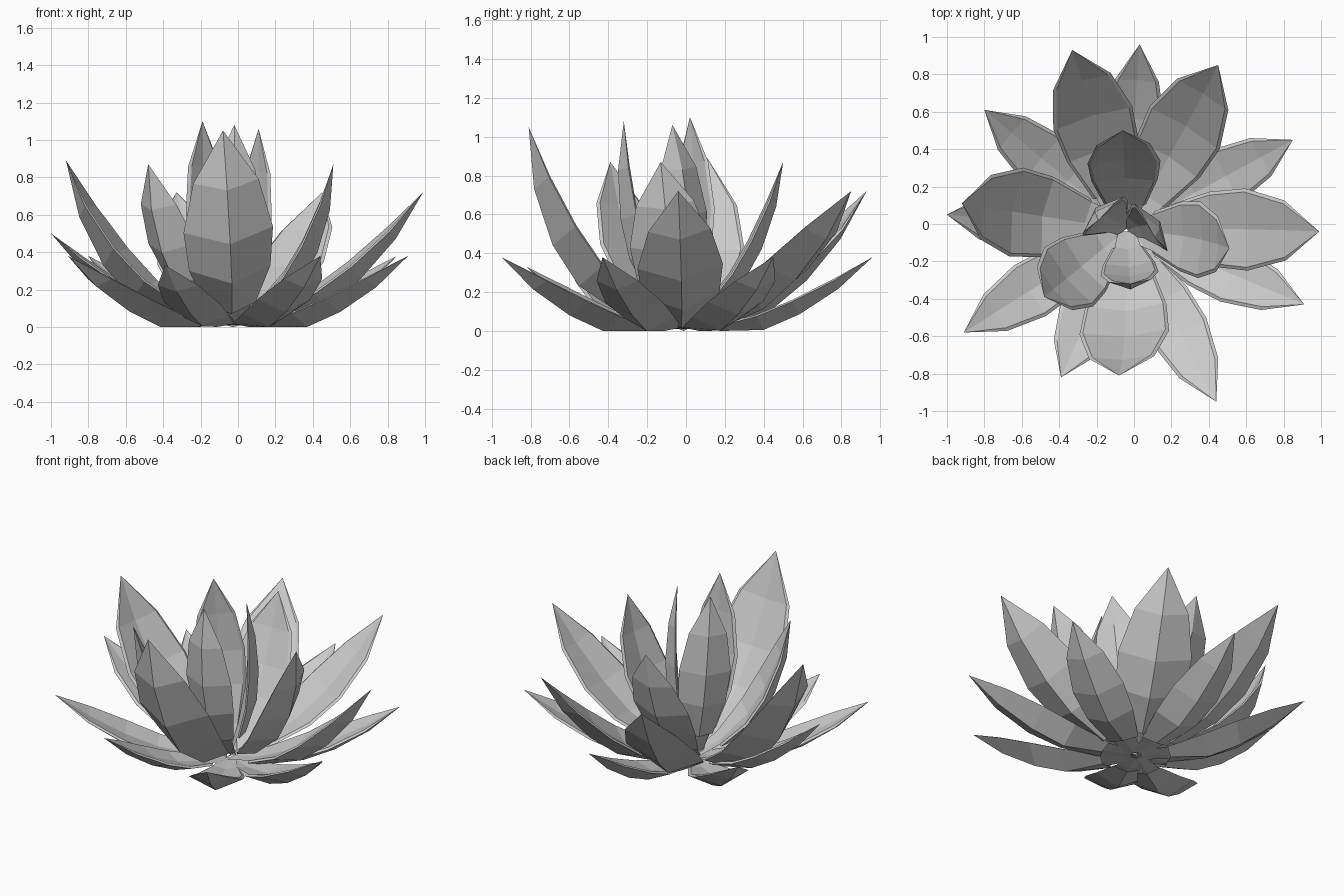
import bpy
import bmesh
from math import radians
from mathutils import Matrix, Vector

default_cube = bpy.data.objects.get("Cube")
if default_cube:
    bpy.data.objects.remove(default_cube, do_unlink=True)

# One plain grey for the whole plant
leaf_grey = bpy.data.materials.new("leaf_grey")
leaf_grey.use_nodes = True
leaf_colour = (0.6, 0.6, 0.6, 1)
leaf_grey.diffuse_color = leaf_colour
leaf_grey.node_tree.nodes["Principled BSDF"].inputs["Base Color"].default_value = leaf_colour

# Shared leaf outline: position along the leaf, sag share, width share
STATIONS = [(0.17, 0.65, 0.56), (0.38, 1, 0.91), (0.57, 0.94, 1), (0.79, 0.6, 0.73)]
ROOT = (0.03, 0, 0.3)
CENTRE = Vector((-0.04, -0.03, 0))
EDGE_SAG = 0.5
TOP_SAG = 0.65
RIM = 0.018


def add_leaf(name, tip, roll, half_width, sag):
    """Fleshy pointed leaf: keeled underside, thin rim and a shallow folded top."""
    offset = Vector(tip) - CENTRE
    axis = offset.normalized()
    turn = Matrix.Rotation(radians(roll), 3, axis)
    sideways = turn @ Vector((-offset.y, offset.x, 0)).normalized()
    lift = axis.cross(sideways)
    bm = bmesh.new()

    def add_row(station, edge_sag, rib_sag, inset, rise):
        t, sag_share, width = station
        drop = sag * offset.length * sag_share
        half = half_width * width - inset
        row = []
        for side, depth in ((-1, edge_sag), (0, rib_sag), (1, edge_sag)):
            point = CENTRE + offset * t + sideways * (side * half) + lift * (rise - drop * depth)
            point.z = max(point.z, rise)
            row.append(bm.verts.new(point))
        return row

    def skin(rows, columns):
        for low, high in zip(rows, rows[1:]):
            for k in columns:
                bm.faces.new((low[k], low[k + 1], high[k + 1], high[k]))
        for k in columns:
            bm.faces.new((rows[-1][k], rows[-1][k + 1], tip_vert))

    # Underside starts on the ground; the top runs in to the centre
    tip_vert = bm.verts.new(tip)
    under = [add_row(s, EDGE_SAG, 1, 0, 0) for s in STATIONS]
    top = [add_row(s, EDGE_SAG, TOP_SAG, RIM, RIM / 2) for s in STATIONS]
    skin(under, (0, 1))
    skin([add_row(ROOT, 0, 0, 0, 0)] + top, (0, 1))
    for side in (0, 2):
        skin([(u[side], v[side]) for u, v in zip(under, top)], (0,))
    bmesh.ops.recalc_face_normals(bm, faces=bm.faces)

    mesh = bpy.data.meshes.new(name)
    bm.to_mesh(mesh)
    bm.free()
    mesh.materials.append(leaf_grey)
    leaf = bpy.data.objects.new(name, mesh)
    bpy.context.collection.objects.link(leaf)


# Each ring: half width, sag, then leaf tips with their roll
RINGS = {
    "outer_leaf": (0.16, 0.14, [
        (0.03, 0.96, 0.38, 0), (0.85, 0.45, 0.38, 0), (0.91, -0.43, 0.38, 0),
        (0.44, -0.95, 0.38, 0), (-0.39, -0.82, 0.33, 0), (-0.91, -0.58, 0.38, 0),
        (-1, 0.05, 0.5, 0), (-0.8, 0.61, 0.38, 0)]),
    "middle_leaf": (0.22, 0.16, [
        (0.99, -0.04, 0.72, 4), (0.45, 0.85, 0.72, -4), (-0.33, 0.93, 0.72, 0)]),
    "raised_leaf": (0.24, 0.215, [
        (-0.92, 0.11, 0.89, 0), (-0.08, -0.81, 1.05, 7)]),
    "inner_leaf": (0.205, 0.185, [
        (0.51, -0.13, 0.87, 10), (-0.48, -0.39, 0.87, 0)]),
    "back_inner_leaf": (0.195, 0.145, [(-0.06, 0.5, 0.87, 0)]),
    "upright_leaf": (0.155, 0.14, [(-0.02, -0.32, 1.08, 0)]),
    "heart_leaf": (0.155, 0.115, [
        (0.11, -0.07, 1.06, 50), (-0.19, 0.02, 1.1, -29)]),
}

for ring, (half_width, sag, leaves) in RINGS.items():
    for number, (x, y, z, roll) in enumerate(leaves, 1):
        add_leaf(f"{ring}_{number}", (x, y, z), roll, half_width, sag)
